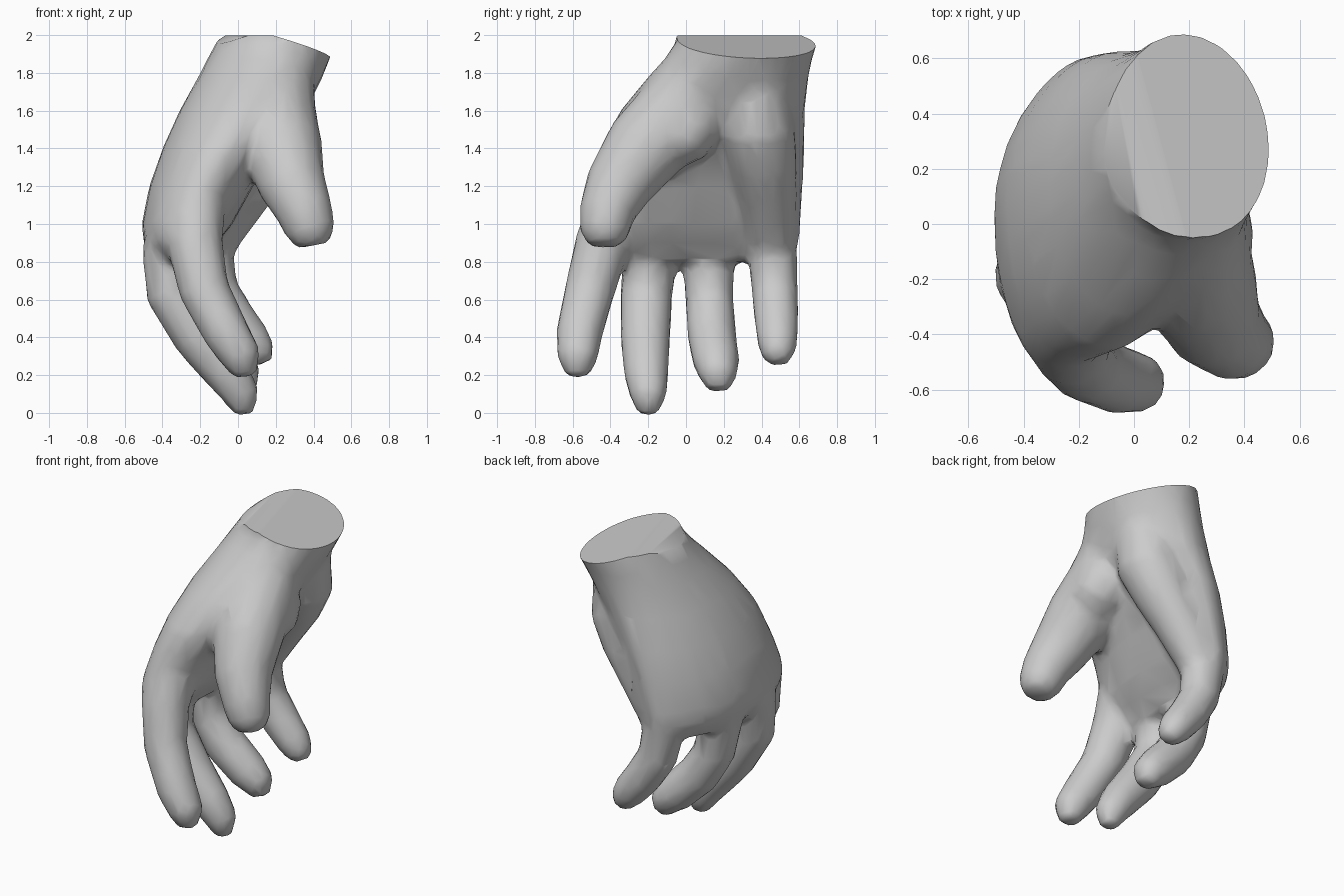
import bpy
import bmesh
from math import cos, sin, pi, radians
from mathutils import Vector

cube = bpy.data.objects.get("Cube")
if cube:
    bpy.data.objects.remove(cube, do_unlink=True)

bm = bmesh.new()


def skin_rings(rings):
    """Close a stack of equal vertex rings into a solid."""
    loops = [[bm.verts.new(p) for p in ring] for ring in rings]
    n = len(loops[0])
    faces = [bm.faces.new(loops[0][::-1]), bm.faces.new(loops[-1])]
    for a, b in zip(loops, loops[1:]):
        for i in range(n):
            j = (i + 1) % n
            faces.append(bm.faces.new((a[i], a[j], b[j], b[i])))
    bmesh.ops.recalc_face_normals(bm, faces=faces)


def tube(path, sides=14):
    """Tapered limb through points given as x, y, z, radius."""
    pts = [Vector(p[:3]) for p in path]
    rings = []
    for i, p in enumerate(pts):
        along = (pts[min(i + 1, len(pts) - 1)] - pts[max(i - 1, 0)]).normalized()
        u = along.cross(Vector((0, 1, 0))).normalized()
        v = along.cross(u)
        r = path[i][3]
        rings.append([p + r * (u * cos(2 * pi * k / sides) + v * sin(2 * pi * k / sides))
                      for k in range(sides)])
    skin_rings(rings)


def body(sections, sides=28):
    """Oval sections: z, x range, y range, forward arch on the little finger side."""
    rings = []
    for z, x0, x1, y0, y1, arch in sections:
        ring = []
        for k in range(sides):
            c, s = cos(2 * pi * k / sides), sin(2 * pi * k / sides)
            ring.append(((x0 + x1) / 2 + (x1 - x0) / 2 * c + arch * max(s, 0) ** 2,
                         (y0 + y1) / 2 + (y1 - y0) / 2 * s, z))
        rings.append(ring)
    skin_rings(rings)


# Wrist and palm
body([(2.1, -.06, .52, -.05, .7, 0), (1.97, -.11, .52, -.05, .7, 0),
      (1.88, -.16, .49, -.11, .67, 0), (1.78, -.21, .45, -.2, .65, 0),
      (1.6, -.31, .36, -.35, .63, .02), (1.4, -.4, .21, -.46, .63, .05),
      (1.2, -.47, .08, -.5, .62, .09), (1.0, -.51, -.03, -.54, .61, .12),
      (.9, -.5, -.11, -.52, .6, .13), (.8, -.43, -.2, -.42, .55, .13)])
# Heel of the palm
tube([(.24, .36, 1.9, .18), (.22, .36, 1.68, .18), (.2, .38, 1.5, .2), (.12, .41, 1.33, .18),
      (.02, .43, 1.17, .16), (-.1, .45, .97, .14), (-.14, .455, .85, .11)])
# Thumb
tube([(.2, .14, 1.85, .2), (.19, -.04, 1.6, .225), (.23, -.22, 1.4, .22), (.29, -.36, 1.2, .18),
      (.355, -.42, 1.06, .15), (.385, -.43, .96, .135), (.4, -.43, .885, .09)])
# Base of the thumb
tube([(.22, .1, 1.66, .1), (.24, .03, 1.56, .18), (.26, -.05, 1.45, .18), (.26, -.11, 1.36, .11)])
# Index finger
tube([(-.19, -.24, 1.3, .1), (-.22, -.37, 1.08, .155), (-.23, -.44, .9, .15), (-.18, -.51, .65, .135),
      (-.06, -.565, .42, .125), (.02, -.575, .29, .11), (.04, -.575, .19, .06)])
# Middle finger
tube([(-.25, -.15, 1.2, .1), (-.33, -.17, 1.0, .15), (-.36, -.185, .85, .15),
      (-.35, -.21, .63, .14), (-.21, -.215, .4, .135), (-.05, -.21, .2, .12),
      (.02, -.2, .09, .1), (.035, -.2, -.01, .055)])
# Ring finger
tube([(-.24, .1, 1.2, .1), (-.31, .11, 1.0, .14), (-.34, .12, .83, .14),
      (-.3, .125, .6, .13), (-.19, .135, .42, .132), (-.04, .16, .27, .125),
      (.03, .17, .2, .105), (.055, .17, .12, .06)])
# Little finger
tube([(-.08, .38, 1.2, .1), (-.14, .43, 1.0, .14), (-.155, .46, .83, .132), (-.12, .47, .65, .125),
      (-.02, .48, .49, .12), (.07, .485, .38, .11), (.115, .485, .31, .09), (.135, .485, .26, .055)])

mesh = bpy.data.meshes.new("hand")
bm.to_mesh(mesh)
bm.free()
hand = bpy.data.objects.new("hand", mesh)
bpy.context.collection.objects.link(hand)
bpy.ops.object.select_all(action='DESELECT')
hand.select_set(True)
bpy.context.view_layer.objects.active = hand

# Fuse the limbs into one skin, soften the joins, reduce to a coarse mesh
remesh = hand.modifiers.new("fuse", 'REMESH')
remesh.mode = 'VOXEL'
remesh.voxel_size = 0.02
soften = hand.modifiers.new("soften", 'SMOOTH')
soften.factor = 0.5
soften.iterations = 18
coarse = hand.modifiers.new("coarse", 'DECIMATE')
coarse.ratio = 0.06
for name in ("fuse", "soften", "coarse"):
    bpy.ops.object.modifier_apply(modifier=name)

# Cut the wrist flat, with the palm side sloping down
bm = bmesh.new()
bm.from_mesh(hand.data)
for point, normal in (((0, 0, 1.998), (0, 0, 1)), ((.12, .3, 1.99), (.3, .08, 1)),
                      ((-.04, .3, 1.99), (-.4, -.1, 1))):
    cut = bmesh.ops.bisect_plane(bm, geom=bm.verts[:] + bm.edges[:] + bm.faces[:],
                                 plane_co=point, plane_no=Vector(normal).normalized(),
                                 clear_outer=True)
    rim = [e for e in cut["geom_cut"] if isinstance(e, bmesh.types.BMEdge) and e.is_boundary]
    bmesh.ops.holes_fill(bm, edges=rim, sides=0)
bmesh.ops.recalc_face_normals(bm, faces=bm.faces[:])
bm.to_mesh(hand.data)
bm.free()

# Plain grey skin
grey = bpy.data.materials.new("light_grey")
grey.use_nodes = True
colour = (.6, .6, .6, 1)
grey.diffuse_color = colour
grey.node_tree.nodes["Principled BSDF"].inputs["Base Color"].default_value = colour
hand.data.materials.clear()
hand.data.materials.append(grey)
bpy.ops.object.shade_smooth_by_angle(angle=radians(50))
